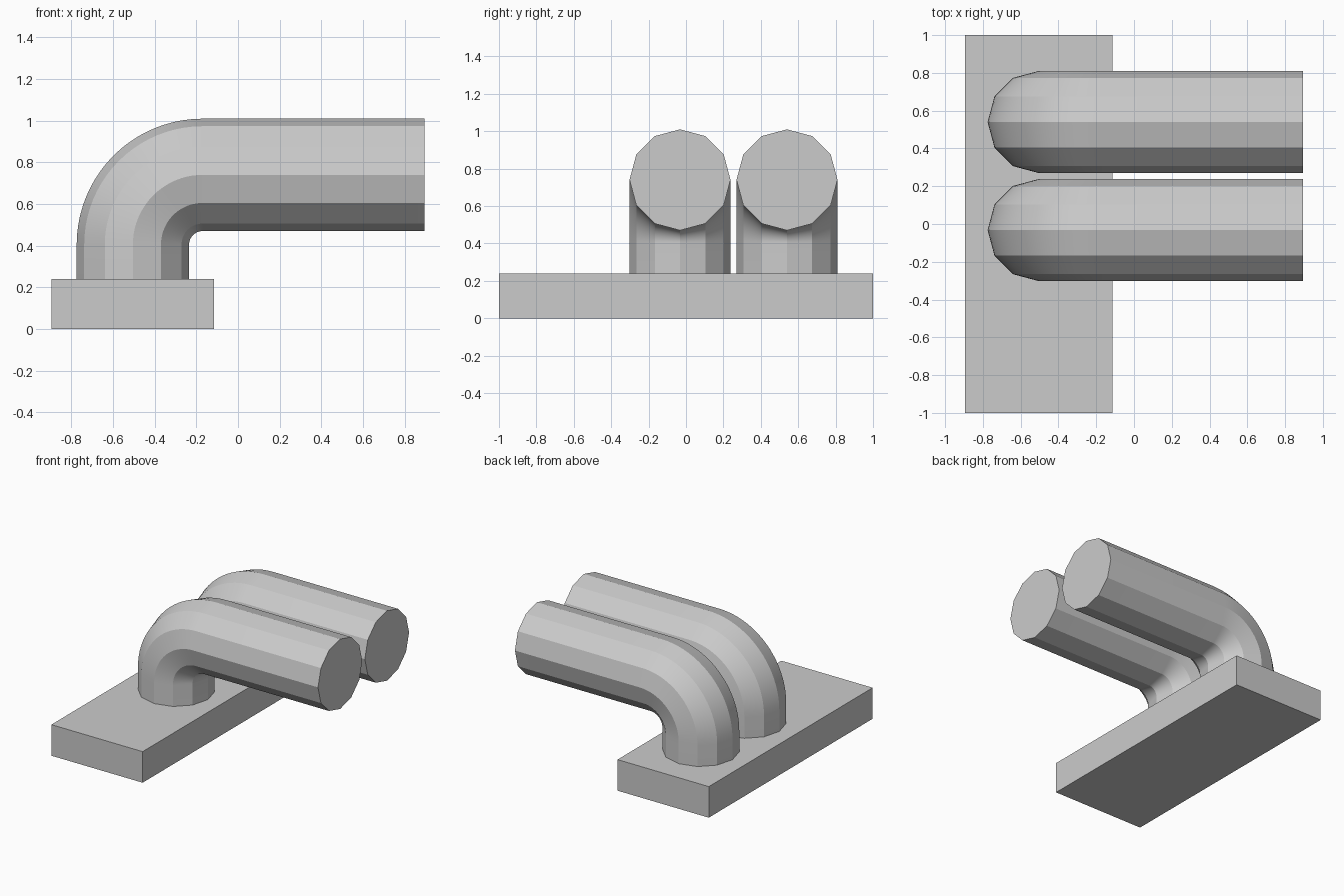
import bpy, bmesh
from math import sin, cos, pi, radians
from mathutils import Vector

if "Cube" in bpy.data.objects:
    bpy.data.objects.remove(bpy.data.objects["Cube"])

SIDES, RADIUS = 12, 0.27
BEND_R, BEND_STEPS = 0.335, 20
BEND_X, BEND_Z = -0.17, 0.405      # centre of the elbow
BASE_TOP, PIPE_END = 0.24, 0.895


def finish(name, bm):
    bmesh.ops.recalc_face_normals(bm, faces=bm.faces)
    mesh = bpy.data.meshes.new(name)
    bm.to_mesh(mesh)
    bm.free()
    obj = bpy.data.objects.new(name, mesh)
    bpy.context.collection.objects.link(obj)
    return obj


def box(name, lo, hi):
    bm = bmesh.new()
    bmesh.ops.create_cube(bm, size=1)
    for v in bm.verts:
        v.co = Vector([l + (c + 0.5) * (h - l) for c, l, h in zip(v.co, lo, hi)])
    return finish(name, bm)


def elbow_pipe(name, y):
    # Path stations: position in the xz plane and outward angle of the section
    stations = [(BEND_X - BEND_R, BASE_TOP, pi)]
    for i in range(BEND_STEPS + 1):
        a = pi - pi / 2 * i / BEND_STEPS
        stations.append((BEND_X + BEND_R * cos(a), BEND_Z + BEND_R * sin(a), a))
    stations.append((PIPE_END, BEND_Z + BEND_R, pi / 2))

    bm = bmesh.new()
    rings = []
    for x, z, a in stations:
        ring = []
        for k in range(SIDES):
            t = 2 * pi * k / SIDES
            out = RADIUS * cos(t)
            ring.append(bm.verts.new((x + out * cos(a), y + RADIUS * sin(t), z + out * sin(a))))
        rings.append(ring)
    for r0, r1 in zip(rings, rings[1:]):
        for k in range(SIDES):
            n = (k + 1) % SIDES
            bm.faces.new((r0[k], r0[n], r1[n], r1[k]))
    bm.faces.new(rings[0])
    bm.faces.new(rings[-1])
    obj = finish(name, bm)

    # Smooth along the bend, keep the twelve facets crisp
    bpy.ops.object.select_all(action='DESELECT')
    obj.select_set(True)
    bpy.context.view_layer.objects.active = obj
    bpy.ops.object.shade_smooth_by_angle(angle=radians(15))
    return obj


# Mounting slab
box("base_plate", (-0.895, -1, 0), (-0.115, 1, BASE_TOP))

# Two bent pipes side by side
elbow_pipe("front_pipe", -0.032)
elbow_pipe("back_pipe", 0.54)
